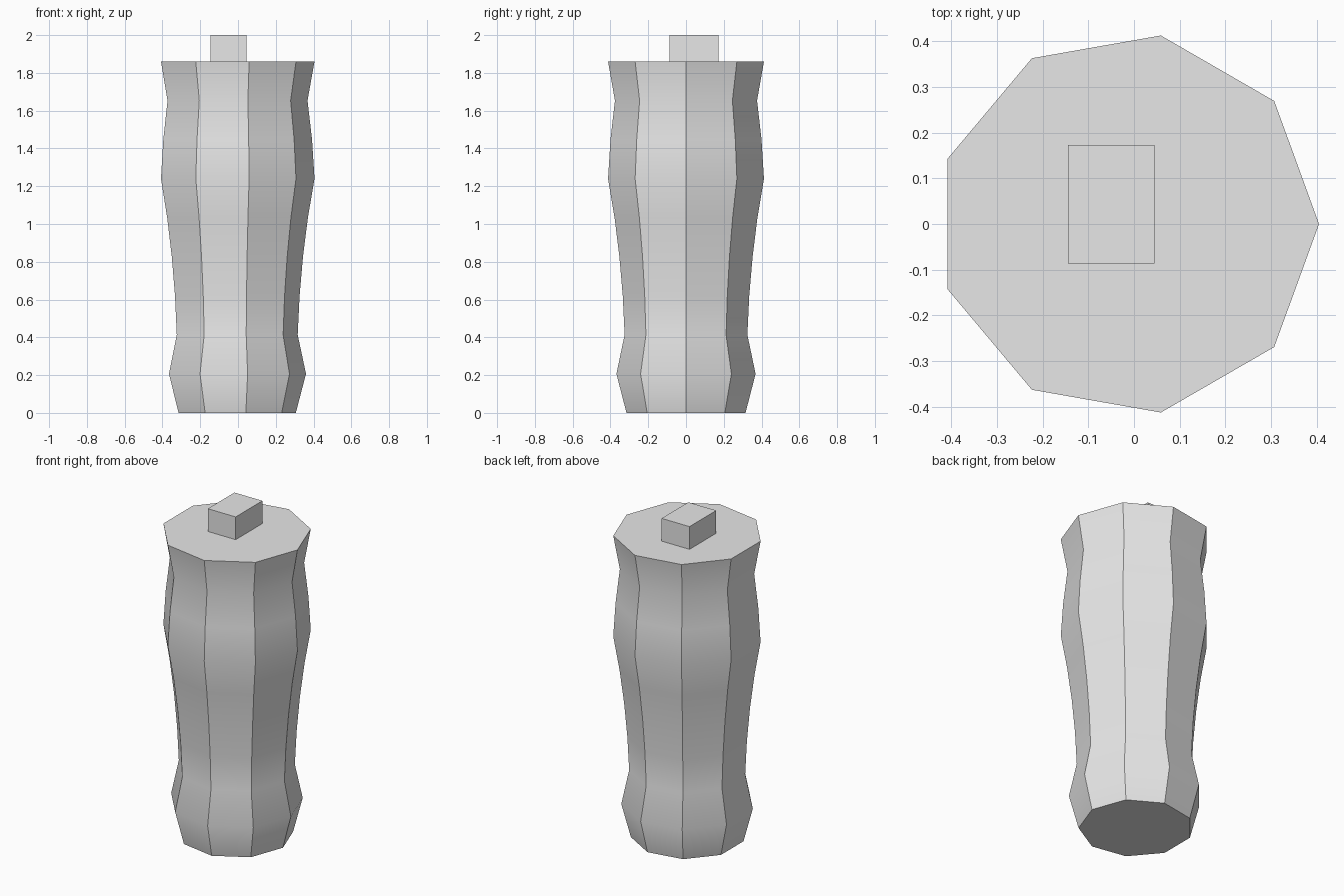
import bpy
import bmesh
from math import cos, sin, pi, radians

default = bpy.data.objects.get("Cube")
if default:
    bpy.data.objects.remove(default, do_unlink=True)

SIDES = 9
CENTRE_X = -0.014
BODY_TOP = 1.86
# Radii of evenly spaced rings, from the foot to the rim
RADII = [0.32, 0.374, 0.33, 0.34, 0.358, 0.384, 0.419, 0.406, 0.382, 0.419]

grey = bpy.data.materials.new("light grey")
grey.use_nodes = True
grey.diffuse_color = (0.8, 0.8, 0.8, 1)
grey.node_tree.nodes["Principled BSDF"].inputs["Base Color"].default_value = grey.diffuse_color


def add_object(name, bm):
    bmesh.ops.recalc_face_normals(bm, faces=bm.faces)
    mesh = bpy.data.meshes.new(name)
    bm.to_mesh(mesh)
    bm.free()
    mesh.materials.append(grey)
    obj = bpy.data.objects.new(name, mesh)
    bpy.context.collection.objects.link(obj)
    return obj


# Nine-sided grip body: stacked rings, bridged and capped
bm = bmesh.new()
rings = []
for i, r in enumerate(RADII):
    z = BODY_TOP * i / (len(RADII) - 1)
    angles = [2 * pi * k / SIDES for k in range(SIDES)]
    rings.append([bm.verts.new((CENTRE_X + r * cos(a), r * sin(a), z)) for a in angles])
for low, high in zip(rings, rings[1:]):
    for k in range(SIDES):
        n = (k + 1) % SIDES
        bm.faces.new((low[k], low[n], high[n], high[k]))
bm.faces.new(rings[0][::-1])
bm.faces.new(rings[-1])
body = add_object("grip_body", bm)

# Soft along the height, crisp between the nine sides
bpy.ops.object.select_all(action="DESELECT")
body.select_set(True)
bpy.context.view_layer.objects.active = body
bpy.ops.object.shade_smooth_by_angle(angle=radians(30))

# Off-centre block on top
bm = bmesh.new()
bmesh.ops.create_cube(bm, size=1)
bmesh.ops.scale(bm, vec=(0.19, 0.26, 0.16), verts=bm.verts)
bmesh.ops.translate(bm, vec=(-0.05, 0.043, 1.92), verts=bm.verts)
add_object("top_block", bm)
